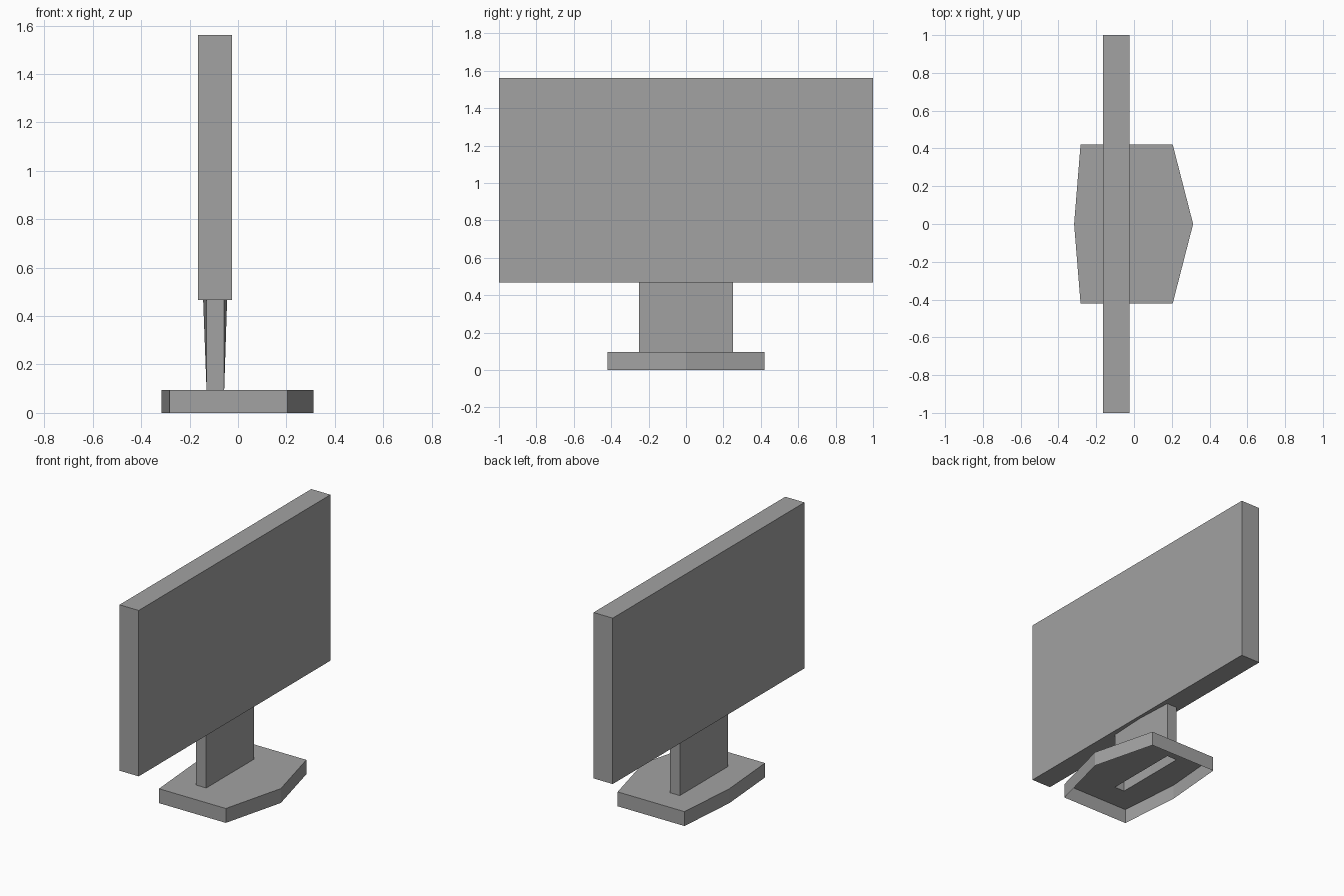
import bpy
import bmesh

cube = bpy.data.objects.get("Cube")
if cube:
    bpy.data.objects.remove(cube, do_unlink=True)

grey = bpy.data.materials.new("mid_grey")
grey.use_nodes = True
colour = (0.36, 0.36, 0.36, 1)
grey.diffuse_color = colour
grey.node_tree.nodes["Principled BSDF"].inputs["Base Color"].default_value = colour


def ring(x_back, x_front, half_y, z, bulge_back=0, bulge_front=0):
    """Six-point outline: a rectangle whose long sides bend outward at y = 0."""
    return [(x_front, -half_y, z), (x_front + bulge_front, 0, z), (x_front, half_y, z),
            (x_back, half_y, z), (x_back - bulge_back, 0, z), (x_back, -half_y, z)]


def loft(name, rings):
    """Join successive outlines with quads, leaving both ends open."""
    bm = bmesh.new()
    loops = [[bm.verts.new(p) for p in r] for r in rings]
    for low, high in zip(loops, loops[1:]):
        n = len(low)
        for i in range(n):
            j = (i + 1) % n
            bm.faces.new((low[i], low[j], high[j], high[i]))
    finish(name, bm)


def finish(name, bm):
    mesh = bpy.data.meshes.new(name)
    bm.to_mesh(mesh)
    bm.free()
    mesh.materials.append(grey)
    bpy.context.collection.objects.link(bpy.data.objects.new(name, mesh))


# Shared opening where the hollow stand meets the base
slot = ring(-0.13, -0.057, 0.25, 0.095)

# Base: thin shell, open underneath, with the slot in its top
loft("base", [ring(-0.283, 0.205, 0.42, 0, 0.034, 0.108),
              ring(-0.283, 0.205, 0.42, 0.095, 0.034, 0.108),
              slot])

# Stand: hollow neck that swells along its middle towards the screen
loft("stand", [slot, ring(-0.13, -0.057, 0.25, 0.467, 0.014, 0.012)])

# Screen: plain slab
bm = bmesh.new()
bmesh.ops.create_cube(bm, size=1)
bmesh.ops.scale(bm, vec=(0.14, 2, 1.095), verts=bm.verts)
bmesh.ops.translate(bm, vec=(-0.095, 0, 1.0145), verts=bm.verts)
finish("screen", bm)
